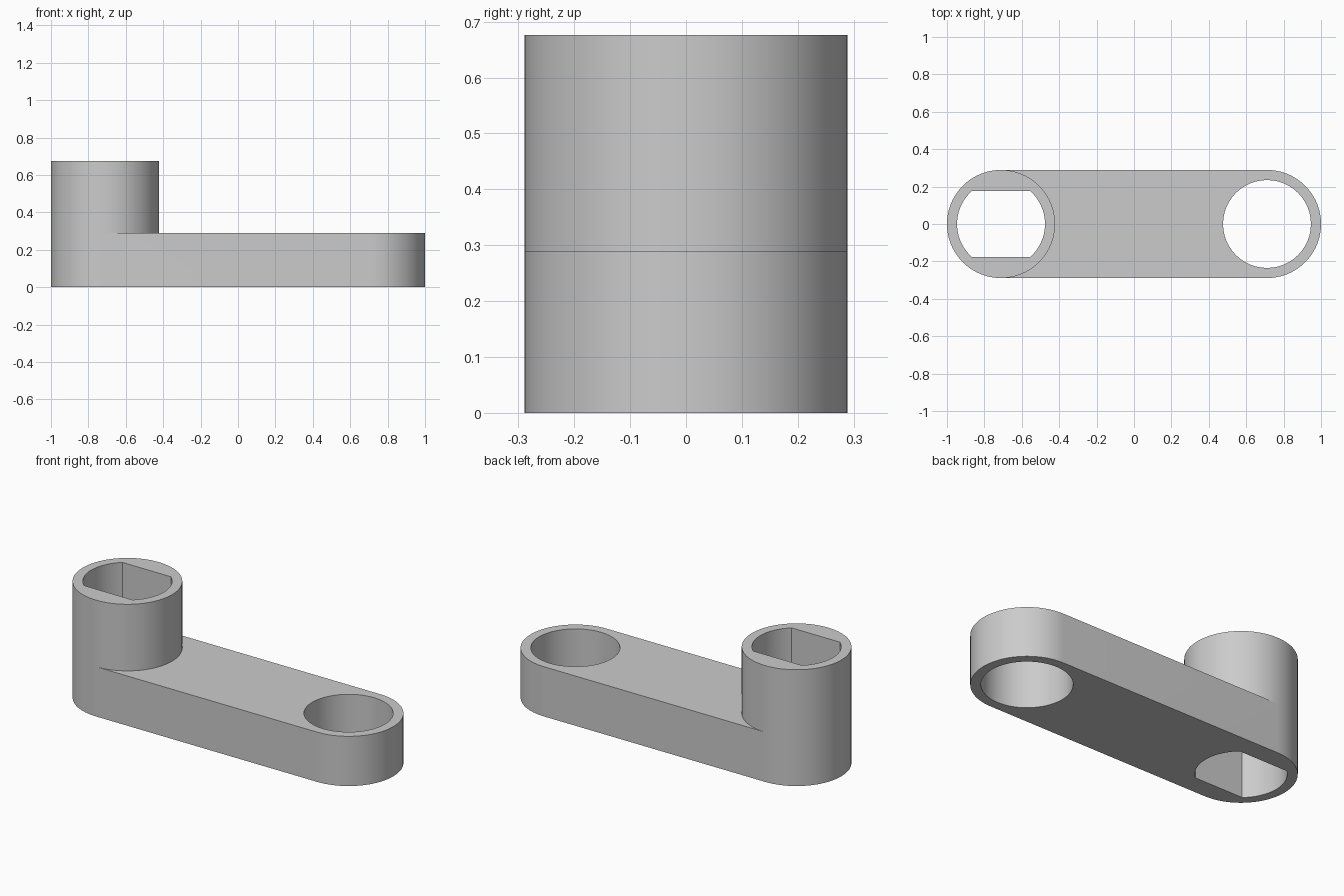
import bpy
import bmesh
from math import asin, cos, pi, sin

cube = bpy.data.objects.get("Cube")
if cube:
    bpy.data.objects.remove(cube)

RADIUS, BORE, FLAT = 0.289, 0.235, 0.176
CENTRE = 1 - RADIUS
ARM_TOP, BOSS_TOP = 0.289, 0.676
STEPS = 48


def arc(cx, radius, start, end):
    """Points along an arc centred on the arm's long axis."""
    angles = [start + (end - start) * i / STEPS for i in range(STEPS + 1)]
    return [(cx + radius * cos(a), radius * sin(a)) for a in angles]


# Outlines of the arm, boss and holes
far_end = arc(CENTRE, RADIUS, -pi / 2, pi / 2)
boss_inner = arc(-CENTRE, RADIUS, -pi / 2, pi / 2)
boss_outer = arc(-CENTRE, RADIUS, pi / 2, 3 * pi / 2)
arm_outline = far_end + boss_outer
boss_outline = boss_inner[:-1] + boss_outer[:-1]
deck_outline = far_end + boss_inner[::-1]
round_hole = arc(CENTRE, BORE, 0, 2 * pi)[:-1]
half = asin(FLAT / BORE)
flatted_hole = arc(-CENTRE, BORE, -half, half) + arc(-CENTRE, BORE, pi - half, pi + half)

bm = bmesh.new()


def walls(outline, bottom, top):
    """Upright faces along a closed outline."""
    low = [bm.verts.new((x, y, bottom)) for x, y in outline]
    high = [bm.verts.new((x, y, top)) for x, y in outline]
    for i in range(len(outline)):
        j = (i + 1) % len(outline)
        bm.faces.new((low[i], low[j], high[j], high[i]))


def cap(outlines, z):
    """Level face bounded by an outer outline and any holes."""
    edges = []
    for outline in outlines:
        verts = [bm.verts.new((x, y, z)) for x, y in outline]
        edges += [bm.edges.new((verts[i - 1], verts[i])) for i in range(len(verts))]
    bmesh.ops.triangle_fill(bm, edges=edges, use_beauty=True, normal=(0, 0, 1))


# Outer sides and bores
walls(arm_outline, 0, ARM_TOP)
walls(boss_outline, ARM_TOP, BOSS_TOP)
walls(flatted_hole, 0, BOSS_TOP)
walls(round_hole, 0, ARM_TOP)

# Underside, arm deck and boss rim
cap([arm_outline, flatted_hole, round_hole], 0)
cap([deck_outline, round_hole], ARM_TOP)
cap([boss_outline, flatted_hole], BOSS_TOP)

bmesh.ops.remove_doubles(bm, verts=bm.verts, dist=0.0001)
bmesh.ops.recalc_face_normals(bm, faces=bm.faces)
mesh = bpy.data.meshes.new("crank_arm")
bm.to_mesh(mesh)
bm.free()

# Plain grey finish
grey = bpy.data.materials.new("light_grey")
grey.use_nodes = True
grey.diffuse_color = (0.6, 0.6, 0.6, 1)
grey.node_tree.nodes["Principled BSDF"].inputs["Base Color"].default_value = (0.6, 0.6, 0.6, 1)
mesh.materials.append(grey)

crank = bpy.data.objects.new("crank_arm", mesh)
bpy.context.collection.objects.link(crank)
bpy.ops.object.select_all(action="DESELECT")
crank.select_set(True)
bpy.context.view_layer.objects.active = crank
bpy.ops.object.shade_smooth_by_angle(angle=pi / 6)
